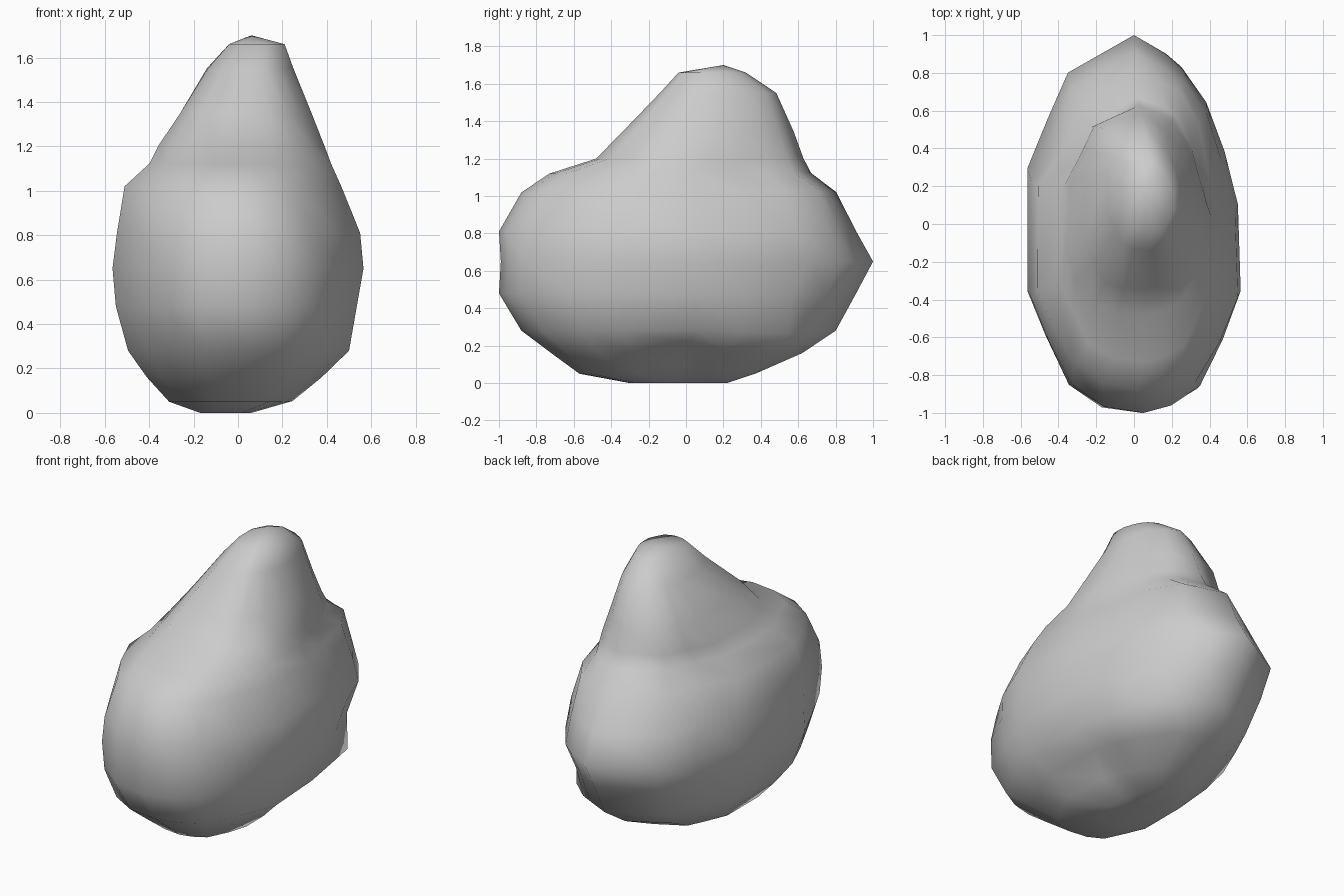
import bpy, bmesh, math
from mathutils import Vector

# Plan outline of the boulder seen from above (widest section)
OUTLINE = [(0, 1), (.17, .9), (.25, .83), (.38, .64), (.48, .38), (.55, .1),
           (.565, -.36), (.47, -.62), (.35, -.87), (.2, -.96), (.05, -1),
           (-.17, -.97), (-.35, -.87), (-.47, -.6), (-.565, -.36),
           (-.565, .29), (-.46, .55), (-.35, .8)]

# Sections: height, x min, x max, y min, y max
LEVELS = [(0, -.17, .06, -.3, .22), (.05, -.31, .25, -.57, .37),
          (.16, -.41, .38, -.72, .62), (.28, -.495, .5, -.88, .8),
          (.48, -.55, .535, -1, .91), (.65, -.565, .565, -.99, 1),
          (.81, -.545, .55, -1, .91), (1.02, -.51, .465, -.88, .8),
          (1.12, -.39, .42, -.73, .66), (1.2, -.34, .39, -.48, .62),
          (1.34, -.25, .335, -.34, .57), (1.55, -.135, .25, -.14, .48),
          (1.66, -.04, .21, -.04, .32)]

# Dents and bumps: centre, radius, push
DENTS = [((.36, .52, .28), .2, (.04, .05, -.02)),      # right lower bulge
         ((.47, .5, .45), .11, (-.07, -.06, .02)),     # right pocket
         ((.3, .0, .1), .16, (-.08, 0, .07)),          # underside hollow
         ((.4, -.8, .88), .13, (-.05, .07, 0)),        # front right scoop
         ((-.3, -.82, .92), .14, (.02, .06, -.01)),    # front left valley
         ((-.42, -.78, .48), .15, (.03, .05, 0)),      # front left facet
         ((-.25, -.22, 1.28), .2, (-.03, -.05, .01)),  # left front slope
         ((-.18, .45, 1.36), .2, (-.03, .03, .01)),    # left back slope
         ((-.4, .5, 1.02), .18, (.05, -.04, 0)),       # left back ramp
         ((.27, .62, 1.0), .2, (.05, .06, .02))]       # right back shoulder


def dent(p):
    out = p.copy()
    for c, r, push in DENTS:
        d = (p - Vector(c)).length / r
        out += Vector(push) * math.exp(-d * d)
    return out


# Loft the boulder
bm = bmesh.new()
rings = []
for z, x0, x1, y0, y1 in LEVELS:
    ring = []
    for u, v in OUTLINE:
        x = x0 + (x1 - x0) * (u / .565 + 1) / 2
        y = y0 + (y1 - y0) * (v + 1) / 2
        p = Vector((x, y, z))
        ring.append(bm.verts.new(dent(p) if z > 0 else p))
    rings.append(ring)
n = len(OUTLINE)
for a, b in zip(rings, rings[1:]):
    for i in range(n):
        j = (i + 1) % n
        bm.faces.new((a[i], a[j], b[j], b[i]))

# Close the base and the peak
base = bm.verts.new((-.05, -.04, 0))
peak = bm.verts.new((.06, .2, 1.7))
for i in range(n):
    j = (i + 1) % n
    bm.faces.new((rings[0][j], rings[0][i], base))
    bm.faces.new((rings[-1][i], rings[-1][j], peak))

bmesh.ops.recalc_face_normals(bm, faces=bm.faces[:])
for f in bm.faces:
    f.smooth = True

mesh = bpy.data.meshes.new("boulder")
bm.to_mesh(mesh)
bm.free()
boulder = bpy.data.objects.new("boulder", mesh)
bpy.context.collection.objects.link(boulder)
